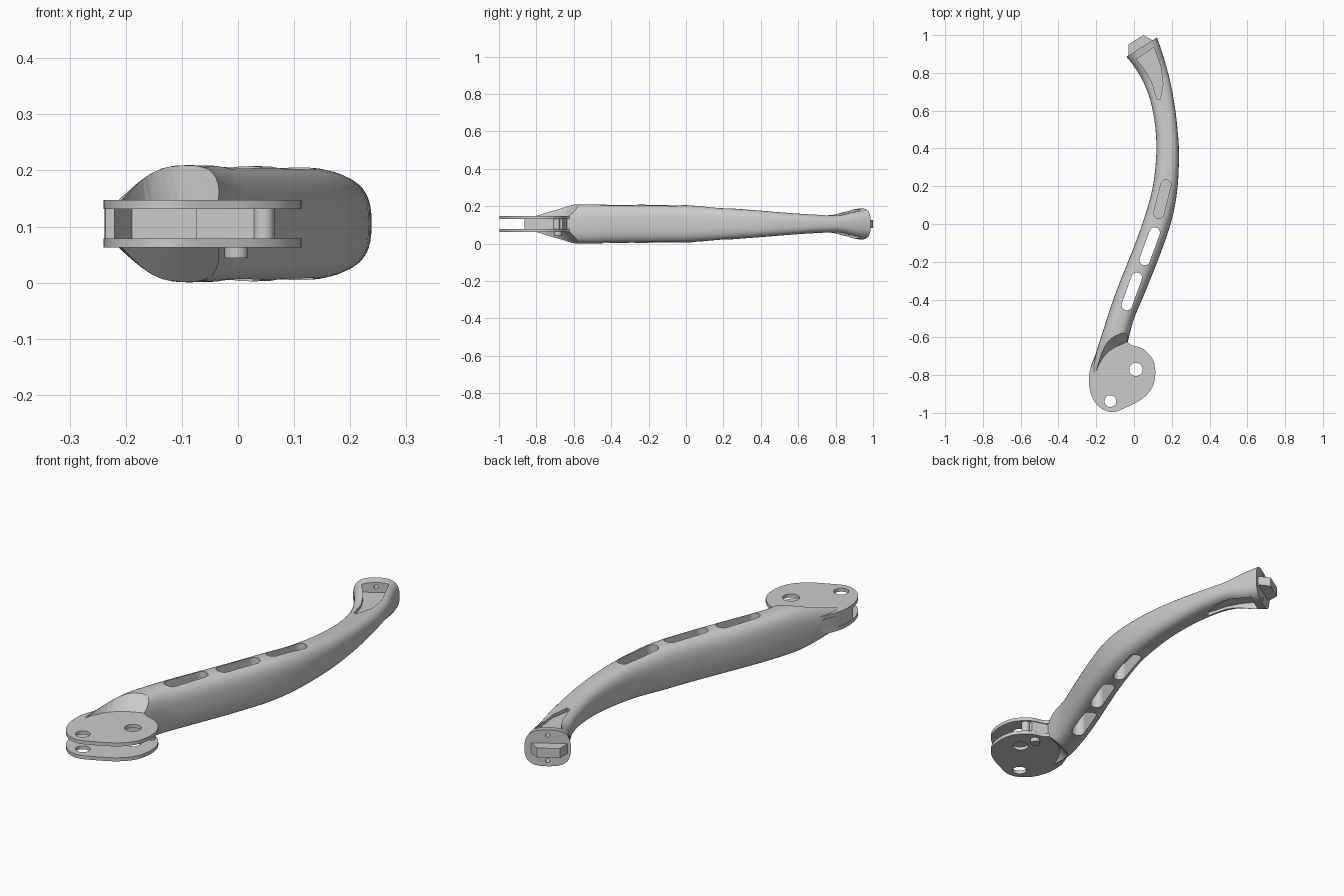
import bpy, bmesh, math
from mathutils import Vector, Matrix

if "Cube" in bpy.data.objects:
    bpy.data.objects.remove(bpy.data.objects["Cube"])

ZC = 0.105  # mid plane of the lever


def finish(name, bm, smooth=True):
    bmesh.ops.recalc_face_normals(bm, faces=bm.faces[:])
    me = bpy.data.meshes.new(name)
    bm.to_mesh(me)
    bm.free()
    ob = bpy.data.objects.new(name, me)
    bpy.context.collection.objects.link(ob)
    if smooth:
        shade(ob)
    return ob


def activate(ob):
    bpy.ops.object.select_all(action='DESELECT')
    ob.select_set(True)
    bpy.context.view_layer.objects.active = ob


def shade(ob):
    activate(ob)
    bpy.ops.object.shade_smooth_by_angle(angle=math.radians(30))


def spline(pts, n, closed=False):
    """Catmull-Rom through tuples of any length."""
    out, c = [], len(pts)
    for i in range(c if closed else c - 1):
        if closed:
            p = [pts[(i + k) % c] for k in (-1, 0, 1, 2)]
        else:
            p = [pts[min(max(i + k, 0), c - 1)] for k in (-1, 0, 1, 2)]
        for j in range(n):
            t = j / n
            out.append(tuple(0.5 * (2 * b + (d - a) * t + (2 * a - 5 * b + 4 * d - e) * t * t
                                    + (3 * b - a - 3 * d + e) * t ** 3) for a, b, d, e in zip(*p)))
    return out if closed else out + [tuple(pts[-1])]


def prism(name, low, z0, z1, high=None, smooth=True):
    bm = bmesh.new()
    a = [bm.verts.new((x, y, z0)) for x, y in low]
    b = [bm.verts.new((x, y, z1)) for x, y in (high or low)]
    bm.faces.new(a)
    bm.faces.new(b)
    for i in range(len(a)):
        k = (i + 1) % len(a)
        bm.faces.new((a[i], a[k], b[k], b[i]))
    return finish(name, bm, smooth)


def circle(x, y, r, n=32):
    return [(x + r * math.cos(2 * math.pi * i / n), y + r * math.sin(2 * math.pi * i / n)) for i in range(n)]


def capsule(x, y, length, width, ang, n=10):
    """Rounded slot outline, long axis at angle ang."""
    r, h, pts = width / 2, (length - width) / 2, []
    for s in (1, -1):
        for i in range(n + 1):
            a = -math.pi / 2 + math.pi * i / n
            u, v = s * (h + r * math.cos(a)), s * r * math.sin(a)
            pts.append((x + u * math.cos(ang) - v * math.sin(ang), y + u * math.sin(ang) + v * math.cos(ang)))
    return pts


def cut(ob, cutters):
    for c in cutters:
        activate(ob)
        m = ob.modifiers.new("cut", 'BOOLEAN')
        m.operation, m.solver, m.object = 'DIFFERENCE', 'EXACT', c
        bpy.ops.object.modifier_apply(modifier=m.name)
        bpy.data.objects.remove(c, do_unlink=True)
    shade(ob)


def both_sides(low, d0, d1, high=None):
    """Cutter above the mid plane and its mirror below."""
    high = high or low
    return [prism("cutter", low, ZC + d0, ZC + d1, high, False),
            prism("cutter", high, ZC - d1, ZC - d0, low, False)]


# Arm: left edge x,y, right edge x,y, half height
stations = [
    (-0.237, -0.81, -0.12, -0.86, 0.040), (-0.207, -0.70, -0.07, -0.74, 0.078),
    (-0.175, -0.60, -0.037, -0.64, 0.102), (-0.13, -0.46, -0.003, -0.51, 0.104),
    (-0.08, -0.32, 0.055, -0.37, 0.103), (0.0, -0.12, 0.135, -0.17, 0.102),
    (0.06, 0.05, 0.195, 0.005, 0.099), (0.10, 0.20, 0.228, 0.17, 0.087),
    (0.118, 0.37, 0.238, 0.37, 0.073), (0.112, 0.52, 0.226, 0.545, 0.060),
    (0.085, 0.66, 0.203, 0.70, 0.050), (0.045, 0.76, 0.175, 0.82, 0.049),
    (0.0, 0.835, 0.145, 0.92, 0.072), (-0.04, 0.885, 0.122, 0.988, 0.083)]
bm = bmesh.new()
rings, N, EXP = [], 40, 2.8
for lx, ly, rx, ry, h in spline(stations, 4):
    c, half = Vector(((lx + rx) / 2, (ly + ry) / 2, ZC)), Vector(((rx - lx) / 2, (ry - ly) / 2, 0))
    ring = []
    for i in range(N):
        a = 2 * math.pi * i / N
        u, v = (math.copysign(abs(f) ** (2 / EXP), f) for f in (math.cos(a), math.sin(a)))
        ring.append(bm.verts.new(c + half * u + Vector((0, 0, h * v))))
    rings.append(ring)
for a, b in zip(rings, rings[1:]):
    for i in range(N):
        k = (i + 1) % N
        bm.faces.new((a[i], a[k], b[k], b[i]))
bm.faces.new(rings[0])
bm.faces.new(rings[-1])
arm = finish("lever_arm", bm)

# Lightening slots: two through, one blind from both sides
cutters = [prism("cutter", capsule(x, y, 0.21, 0.056, math.radians(70)), -0.1, 0.3, smooth=False)
           for x, y in ((-0.012, -0.357), (0.083, -0.118))]
cutters += both_sides(capsule(0.15, 0.132, 0.21, 0.054, math.radians(76)), 0.02, 0.2)

# Sloped scoops where the arm meets the pivot plates
outer = [(0.2, -0.52), (0.2, -0.95), (-0.1, -1.1), (-0.25, -0.95)]
scoop_low = spline([(-0.213, -0.85), (-0.2, -0.78), (-0.165, -0.71), (-0.12, -0.665), (-0.06, -0.635), (0.05, -0.59)], 4)
scoop_high = spline([(-0.205, -0.82), (-0.193, -0.74), (-0.172, -0.65), (-0.135, -0.603), (-0.075, -0.57), (0.05, -0.505)], 4)
cutters += both_sides(scoop_low + outer, 0.0415, 0.115, scoop_high + outer)

# Gap between the plates
cutters.append(prism("cutter", [(-0.19, -0.69), (-0.21, -0.74), (-0.223, -0.80), (-0.222, -0.863), (-0.3, -0.863),
                                (-0.3, -1.1), (0.2, -1.1), (0.2, -0.69)], ZC - 0.026, ZC + 0.026, smooth=False))

# Tapered pockets at the flared tip
pocket = [(0.012, 0.872), (0.106, 0.935), (0.143, 0.83), (0.153, 0.74), (0.138, 0.66), (0.122, 0.66), (0.095, 0.75), (0.06, 0.815)]
cutters += both_sides(pocket, 0.033, 0.2)

# Small holes through the end flange
normal = Vector((-0.537, 0.844, 0))
for s in (-1, 1):
    bm = bmesh.new()
    rot = normal.to_track_quat('Z', 'Y').to_matrix().to_4x4()
    bmesh.ops.create_cone(bm, cap_ends=True, segments=20, radius1=0.009, radius2=0.009, depth=0.12,
                          matrix=Matrix.Translation((0.041, 0.937, ZC + s * 0.058)) @ rot)
    cutters.append(finish("cutter", bm, False))
cut(arm, cutters)

# Pivot plates with two holes each
outline = spline([(-0.17, -0.62), (-0.205, -0.70), (-0.235, -0.78), (-0.237, -0.86), (-0.212, -0.935), (-0.165, -0.982),
                  (-0.11, -0.996), (-0.05, -0.975), (0.04, -0.928), (0.095, -0.868), (0.113, -0.79), (0.098, -0.715),
                  (0.045, -0.66), (-0.015, -0.64), (-0.04, -0.615), (-0.07, -0.58), (-0.13, -0.58)], 5, True)
for name, z in (("lower_pivot_plate", 0.063), ("upper_pivot_plate", 0.131)):
    plate = prism(name, outline, z, z + 0.016)
    cut(plate, [prism("cutter", circle(x, y, r), z - 0.1, z + 0.1, smooth=False)
                for x, y, r in ((0.01, -0.77, 0.035), (-0.125, -0.938, 0.031))])

# Side wall, stop block and stop pin between the plates, peg below
prism("plate_side_wall", [(-0.2, -0.68), (-0.228, -0.75), (-0.238, -0.81), (-0.236, -0.863),
                          (-0.22, -0.863), (-0.222, -0.80), (-0.209, -0.74), (-0.185, -0.68)], 0.078, 0.132)
prism("stop_block", [(-0.075, -0.70), (0.035, -0.70), (0.035, -0.66), (-0.03, -0.64), (-0.075, -0.62)], 0.078, 0.132)
prism("stop_pin", circle(0.046, -0.692, 0.019, 24), 0.078, 0.132)
prism("lower_peg", circle(-0.003, -0.685, 0.021, 24), 0.044, 0.066)

# Tongue on the end face
prism("end_tongue", [(-0.028, 0.885), (-0.03, 0.95), (0.05, 1.0), (0.1, 0.972), (0.095, 0.96)], 0.083, 0.127)
